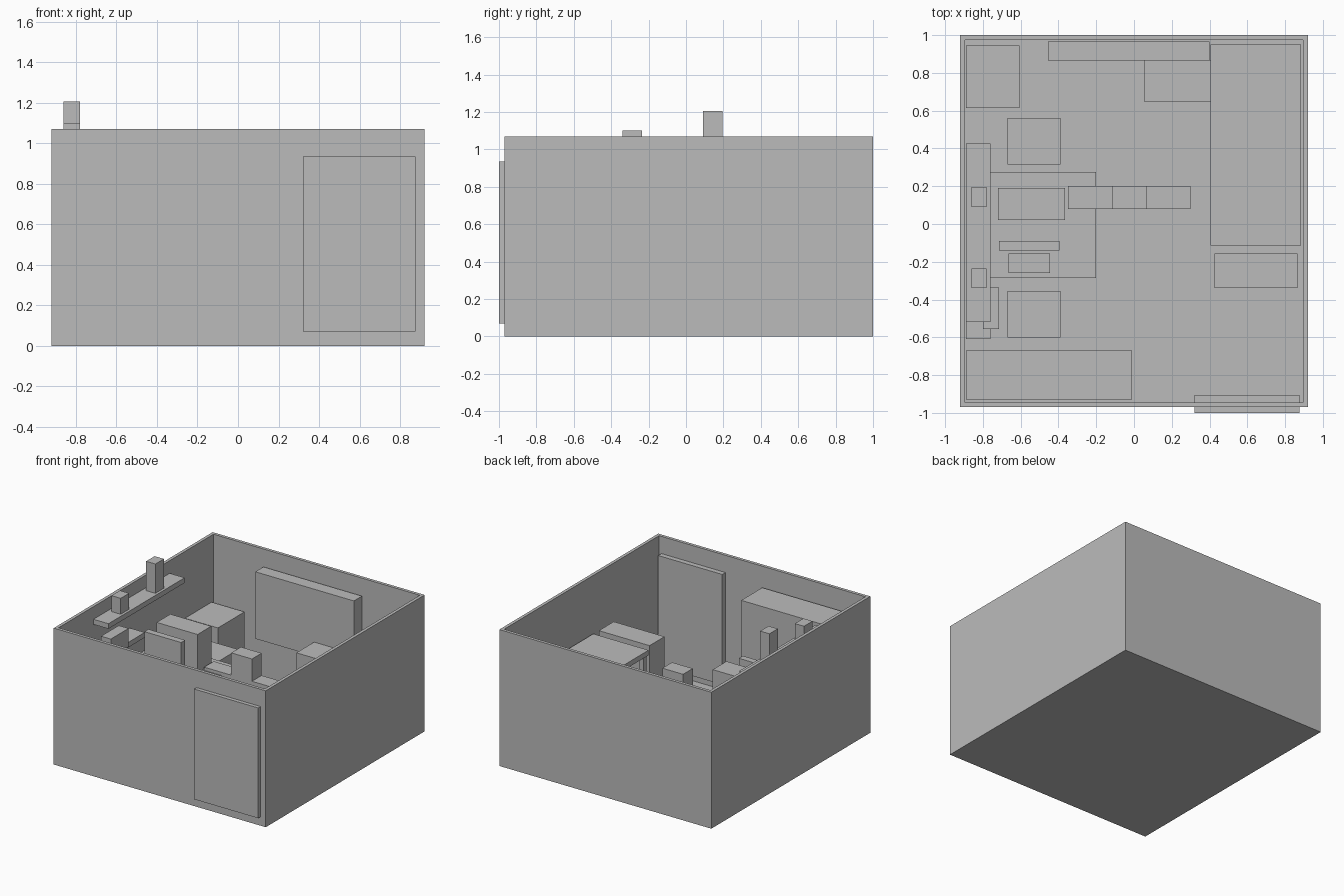
import bpy
import bmesh

cube = bpy.data.objects.get("Cube")
if cube:
    bpy.data.objects.remove(cube, do_unlink=True)

grey = bpy.data.materials.new("plain_grey")
grey.use_nodes = True
grey.diffuse_color = (0.5, 0.5, 0.5, 1)
grey.node_tree.nodes["Principled BSDF"].inputs["Base Color"].default_value = (0.5, 0.5, 0.5, 1)


def box(name, x, y, z, hollow=0.0, floor=0.0):
    """Box from (min, max) ranges; hollow gives wall thickness of an open tray."""
    bm = bmesh.new()
    bmesh.ops.create_cube(bm, size=1)
    for v in bm.verts:
        for i, (low, high) in enumerate((x, y, z)):
            v.co[i] = high if v.co[i] > 0 else low
    if hollow:
        top = max(bm.faces, key=lambda f: f.calc_center_median().z)
        bmesh.ops.inset_region(bm, faces=[top], thickness=hollow)
        # Push the inner face down to the floor, leaving the walls standing
        ext = bmesh.ops.extrude_face_region(bm, geom=[top])
        for v in ext["geom"]:
            if isinstance(v, bmesh.types.BMVert):
                v.co.z = floor
        if top.is_valid:
            bmesh.ops.delete(bm, geom=[top], context="FACES_ONLY")
    bmesh.ops.recalc_face_normals(bm, faces=bm.faces)
    mesh = bpy.data.meshes.new(name)
    bm.to_mesh(mesh)
    bm.free()
    mesh.materials.append(grey)
    obj = bpy.data.objects.new(name, mesh)
    bpy.context.scene.collection.objects.link(obj)
    return obj


FLOOR = 0.01
DESK = 0.49

# Room shell and door
box("room_walls", (-0.92, 0.92), (-0.97, 1.0), (0, 1.07), hollow=0.035, floor=FLOOR)
box("door", (0.32, 0.875), (-1.0, -0.905), (0.07, 0.935))

# Wall shelves with their ornaments
box("upper_shelf", (-0.89, -0.76), (-0.52, 0.425), (0.935, 0.975))
box("tall_ornament", (-0.86, -0.78), (0.09, 0.195), (0.975, 1.205))
box("small_ornament", (-0.86, -0.78), (-0.34, -0.235), (0.975, 1.1))
box("lower_shelf", (-0.89, -0.76), (-0.61, -0.07), (0.695, 0.735))
box("shelf_box", (-0.80, -0.715), (-0.555, -0.335), (0.735, 0.88))

# Desk and the things on it
box("desk", (-0.89, -0.2), (-0.285, 0.275), (FLOOR, DESK))
box("desk_cabinet", (-0.72, -0.365), (0.02, 0.19), (DESK, 0.79))
box("monitor", (-0.715, -0.395), (-0.14, -0.09), (DESK, 0.78))
box("keyboard", (-0.665, -0.445), (-0.26, -0.155), (DESK, 0.515))

# Seats either side of the desk
for name, y in (("back_seat", (0.315, 0.56)), ("front_seat", (-0.6, -0.355))):
    box(name, (-0.67, -0.39), y, (FLOOR, 0.46))

# Low bench with a raised middle
box("bench", (-0.35, 0.3), (0.08, 0.2), (FLOOR, 0.515))
box("bench_middle", (-0.115, 0.065), (0.08, 0.2), (0.515, 0.69))

# Furniture along the walls
box("corner_chest", (-0.89, -0.605), (0.615, 0.945), (FLOOR, 0.55))
box("wardrobe", (-0.89, -0.01), (-0.93, -0.67), (FLOOR, 0.91))
box("wall_board", (-0.455, 0.4), (0.865, 0.965), (0.41, 0.935))
box("side_cabinet", (0.055, 0.405), (0.645, 0.865), (FLOOR, 0.52))

# Long table on legs, with a chest at its end
box("long_table_top", (0.405, 0.885), (-0.115, 0.95), (0.58, 0.62))
for i, x in enumerate((0.415, 0.835)):
    for j, y in enumerate((-0.105, 0.9)):
        box(f"table_leg_{i}_{j}", (x, x + 0.04), (y, y + 0.04), (FLOOR, 0.58))
box("end_chest", (0.425, 0.865), (-0.34, -0.155), (FLOOR, 0.635))
